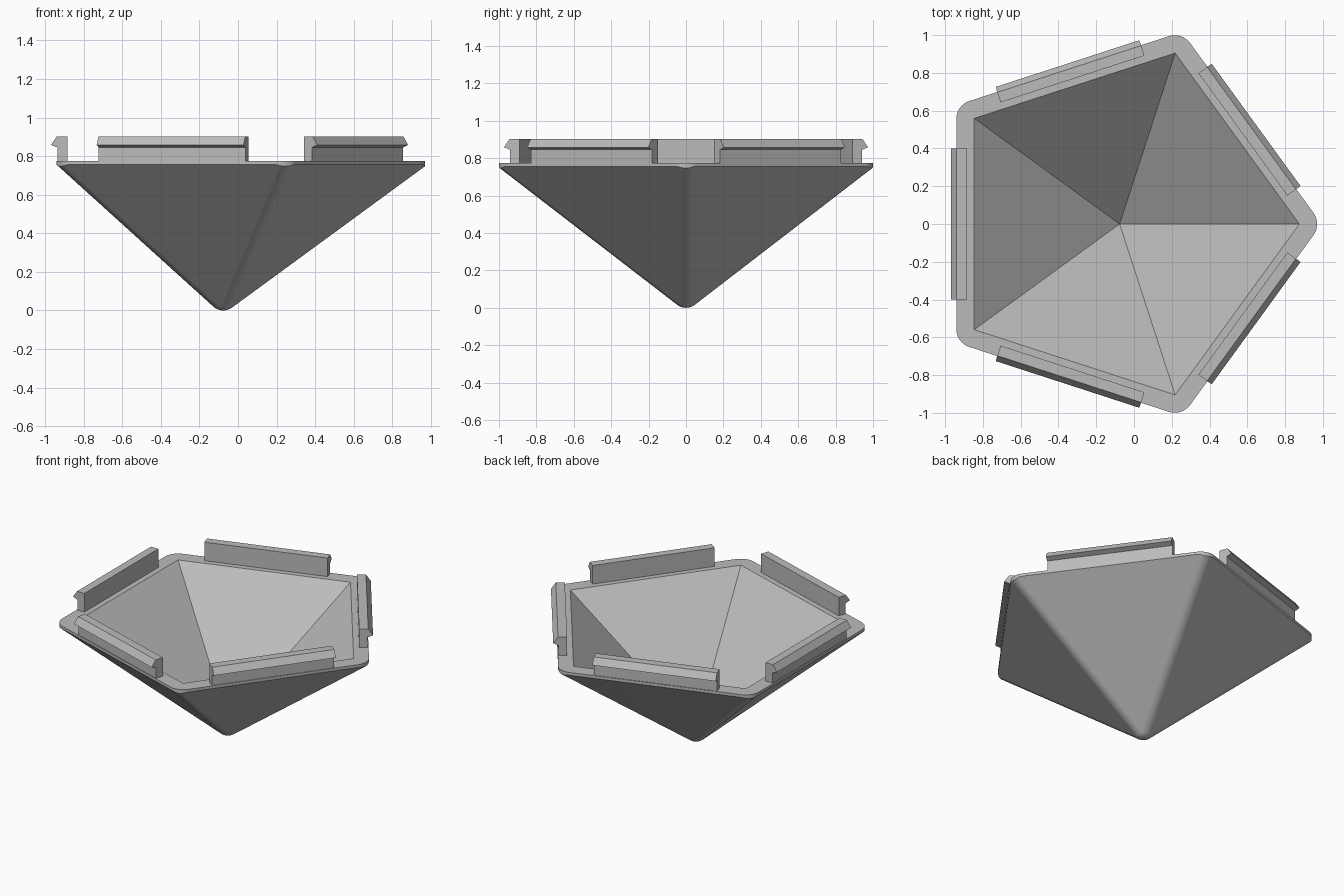
import bpy, bmesh, math
from mathutils import Vector, Matrix

old = bpy.data.objects.get("Cube")
if old:
    bpy.data.objects.remove(old, do_unlink=True)

CX = -0.076                      # axis of the pentagon
RIM_Z = 0.775                    # top of the shell
WALL = 0.078                     # shell thickness and tip radius
SLOPE = 0.97 / (RIM_Z - WALL) * 0.981   # inner corner radius gained per unit height
SIDE = math.radians(72)
COS36 = math.cos(SIDE / 2)

grey = bpy.data.materials.new("plain_grey")
grey.use_nodes = True
colour = (0.5, 0.5, 0.5, 1)
grey.diffuse_color = colour
grey.node_tree.nodes["Principled BSDF"].inputs["Base Color"].default_value = colour


def finish(name, bm):
    bmesh.ops.recalc_face_normals(bm, faces=bm.faces[:])
    mesh = bpy.data.meshes.new(name)
    bm.to_mesh(mesh)
    bm.free()
    mesh.materials.append(grey)
    ob = bpy.data.objects.new(name, mesh)
    bpy.context.collection.objects.link(ob)
    return ob


def polar(r, a, z):
    return Vector((CX + r * math.cos(a), r * math.sin(a), z))


def inner_points(z):
    """Tip and five corners of the hollow, cut at height z."""
    r = (z - WALL) * SLOPE
    return [Vector((CX, 0, WALL))] + [polar(r, k * SIDE, z) for k in range(5)]


def extrude(name, points, direction):
    bm = bmesh.new()
    face = bm.faces.new([bm.verts.new(p) for p in points])
    new = bmesh.ops.extrude_face_region(bm, geom=[face], use_keep_orig=True)["geom"]
    bmesh.ops.translate(bm, vec=direction,
                        verts=[v for v in new if isinstance(v, bmesh.types.BMVert)])
    return finish(name, bm)


def hull(name, points):
    bm = bmesh.new()
    for p in points:
        bm.verts.new(p)
    bmesh.ops.convex_hull(bm, input=bm.verts[:])
    bmesh.ops.delete(bm, geom=[v for v in bm.verts if not v.link_faces], context="VERTS")
    bmesh.ops.dissolve_limit(bm, angle_limit=0.002, verts=bm.verts[:], edges=bm.edges[:])
    return finish(name, bm)


def select(ob):
    bpy.ops.object.select_all(action="DESELECT")
    ob.select_set(True)
    bpy.context.view_layer.objects.active = ob


def boolean(ob, cutter, operation):
    mod = ob.modifiers.new("cut", "BOOLEAN")
    mod.operation, mod.solver, mod.object = operation, "EXACT", cutter
    select(ob)
    bpy.ops.object.modifier_apply(modifier=mod.name)
    bpy.data.objects.remove(cutter, do_unlink=True)


# Shell: pyramid with rounded edges, swept by a ball round the hollow
ball = bmesh.new()
bmesh.ops.create_icosphere(ball, subdivisions=4, radius=WALL)
offsets = [v.co.copy() for v in ball.verts]
ball.free()
shell = hull("pyramid_shell", [p + o for p in inner_points(1.0) for o in offsets])

# Trim to the rim outline, a pentagon with rounded corners
CORNER, APOTHEM = 0.1, 0.865
outline = []
for k in range(5):
    centre = polar((APOTHEM - CORNER) / COS36, k * SIDE, -0.2)
    for i in range(11):
        a = k * SIDE + (i / 10 - 0.5) * SIDE
        outline.append(centre + CORNER * Vector((math.cos(a), math.sin(a), 0)))
boolean(shell, extrude("rim_trim", outline, Vector((0, 0, RIM_Z + 0.2))), "INTERSECT")

# Hollow out the inside
boolean(shell, hull("hollow", inner_points(1.2)), "DIFFERENCE")
select(shell)
bpy.ops.object.shade_smooth_by_angle(angle=math.radians(20))
weighted = shell.modifiers.new("even_shading", "WEIGHTED_NORMAL")
weighted.keep_sharp = True

# Hooked tabs, one on each side of the rim (distance from axis, height)
profile = [(0.807, 0.77), (0.86, 0.77), (0.86, 0.845), (0.893, 0.858),
           (0.863, 0.902), (0.807, 0.902)]
HALF = 0.4
for k in range(5):
    turn = Matrix.Translation((CX, 0, 0)) @ Matrix.Rotation((k + 0.5) * SIDE, 4, "Z")
    points = [turn @ Vector((r, -HALF, z)) for r, z in profile]
    extrude(f"clip_tab_{k + 1}", points, turn.to_3x3() @ Vector((0, 2 * HALF, 0)))
